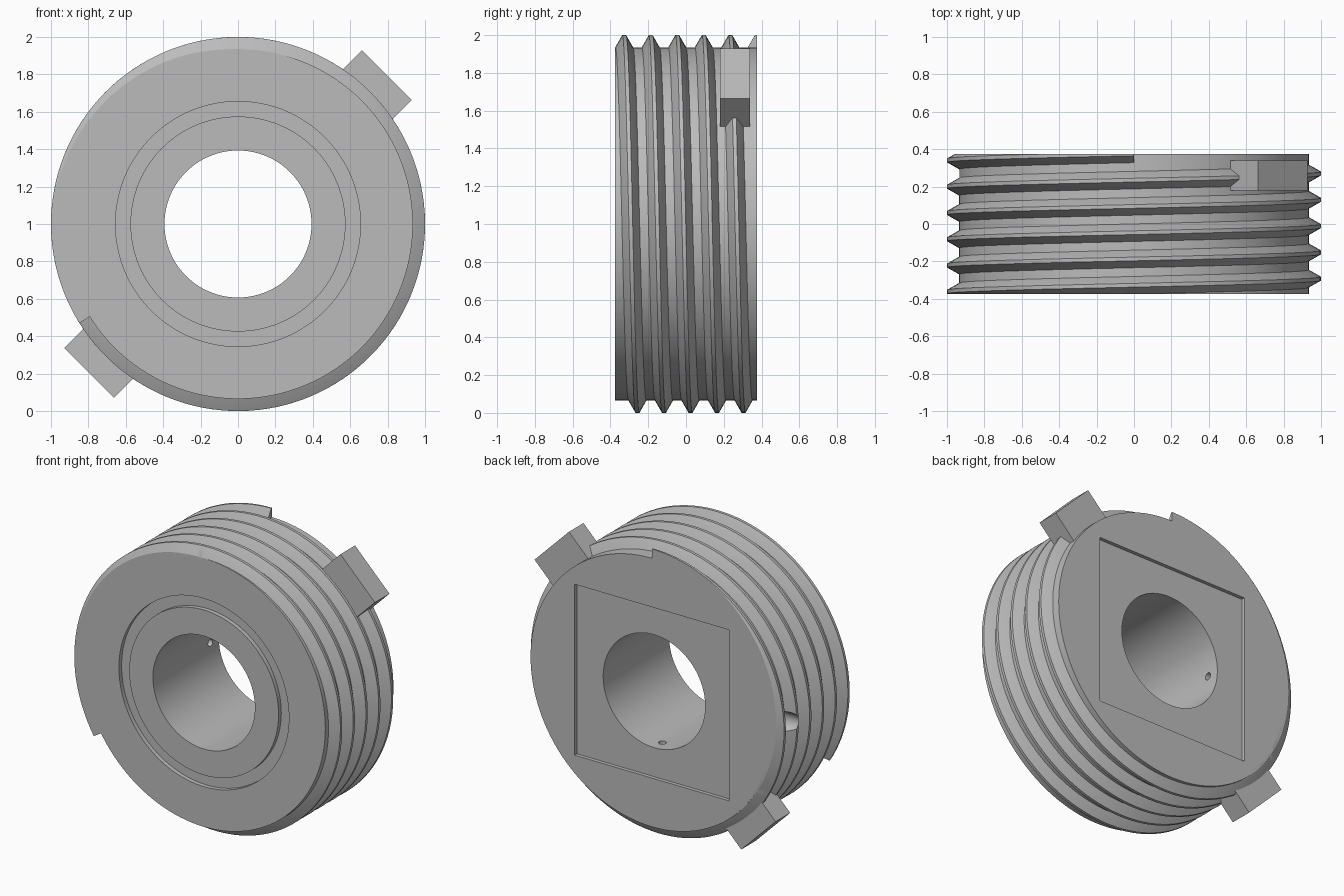
import bpy, bmesh
from math import cos, sin, pi, radians, tau
from mathutils import Matrix, Vector

if "Cube" in bpy.data.objects:
    bpy.data.objects.remove(bpy.data.objects["Cube"], do_unlink=True)

CENTRE = Vector((0, 0, 1))
ROOT, CREST, BORE, HALF = 0.935, 1.0, 0.393, 0.375
PITCH = 0.141

grey = bpy.data.materials.new("plain_grey")
grey.use_nodes = True
grey.diffuse_color = (0.5, 0.5, 0.5, 1)
grey.node_tree.nodes["Principled BSDF"].inputs["Base Color"].default_value = (0.5, 0.5, 0.5, 1)


def finish(bm, name):
    """Turn a bmesh into a grey object placed on the wheel centre."""
    bmesh.ops.recalc_face_normals(bm, faces=bm.faces)
    bmesh.ops.translate(bm, verts=bm.verts, vec=CENTRE)
    mesh = bpy.data.meshes.new(name)
    bm.to_mesh(mesh)
    bm.free()
    mesh.materials.append(grey)
    obj = bpy.data.objects.new(name, mesh)
    bpy.context.collection.objects.link(obj)
    return obj


def polar(r, a, y):
    return (r * cos(a), y, r * sin(a))


def skin(bm, rings, closed):
    """Bridge a row of equal closed loops; cap the ends when open."""
    n = len(rings[0])
    pairs = list(zip(rings, rings[1:])) + ([(rings[-1], rings[0])] if closed else [])
    for a, b in pairs:
        for i in range(n):
            j = (i + 1) % n
            bm.faces.new((a[i], a[j], b[j], b[i]))
    if not closed:
        bm.faces.new(rings[0])
        bm.faces.new(rings[-1])


def lathe(name, profile, steps=128):
    bm = bmesh.new()
    skin(bm, [[bm.verts.new(polar(r, tau * s / steps, y)) for r, y in profile]
              for s in range(steps)], True)
    return finish(bm, name)


def box(name, size, location, turn=0.0):
    bm = bmesh.new()
    place = Matrix.Translation(location) @ Matrix.Rotation(turn, 4, 'Y')
    bmesh.ops.create_cube(bm, size=1, matrix=place @ Matrix.Diagonal((*size, 1)))
    return finish(bm, name)


def drill(name, radius, r_from, r_to, angle, y):
    """Radial cylinder used for drilling."""
    bm = bmesh.new()
    axis = Vector(polar(1, angle, 0))
    place = Matrix.Translation(axis * (r_from + r_to) / 2 + Vector((0, y, 0))) \
        @ axis.to_track_quat('Z', 'Y').to_matrix().to_4x4()
    bmesh.ops.create_cone(bm, cap_ends=True, segments=32, radius1=radius,
                          radius2=radius, depth=r_to - r_from, matrix=place)
    return finish(bm, name)


def boolean(targets, cutter, operation='DIFFERENCE'):
    for obj in targets:
        mod = obj.modifiers.new("cut", 'BOOLEAN')
        mod.operation, mod.object, mod.solver = operation, cutter, 'EXACT'
        bpy.context.view_layer.objects.active = obj
        bpy.ops.object.modifier_apply(modifier=mod.name)
    bpy.data.objects.remove(cutter, do_unlink=True)


# Core drum with bore and a shallow ring groove in the front face
groove = -HALF + 0.03
core = lathe("core_drum", [(BORE, -HALF), (0.575, -HALF), (0.575, groove), (0.655, groove),
                           (0.655, -HALF), (ROOT, -HALF), (ROOT, HALF), (BORE, HALF)])

# Square recess in the back face
boolean([core], box("recess_cutter", (1.19, 0.05, 1.19), (0, HALF, 0)))

# Helical thread, cut flush with both faces
bm = bmesh.new()
section = [(ROOT - 0.015, -0.053), (ROOT, -0.047), (CREST, -0.01),
           (CREST, 0.01), (ROOT, 0.047), (ROOT - 0.015, 0.053)]
start, turns = radians(212), 2 * HALF / PITCH
turns = 5 + 122 / 360
steps = int(turns * 128)
rings = []
for s in range(steps + 1):
    t = s / steps
    angle, y = start - t * turns * tau, -HALF + t * 2 * HALF
    rings.append([bm.verts.new(polar(r, angle, y + dy)) for r, dy in section])
skin(bm, rings, False)
thread = finish(bm, "helical_thread")
for side in (-1, 1):
    boolean([thread], box("face_trim", (3, 0.4, 3), (0, side * (HALF + 0.2), 0)))

# Oil holes: one counterbored on the side, one small at the bottom
boolean([core, thread], drill("counterbore", 0.07, 0.6, 1.2, pi, 0.258))
boolean([core], drill("side_hole", 0.025, 0.2, 0.7, pi, 0.258))
boolean([core, thread], drill("bottom_hole", 0.025, 0.2, 1.2, -pi / 2, 0.258))

# Two opposite drive lugs on the diagonal
for name, side in (("upper_lug", 1), ("lower_lug", -1)):
    middle = side * 1.018
    box(name, (0.216, 0.16, 0.375), polar(middle, pi / 4, 0.26), -pi / 4)

# Smooth the turned surfaces, keeping the machined edges sharp
bpy.ops.object.select_all(action='DESELECT')
for obj in (core, thread):
    obj.select_set(True)
bpy.context.view_layer.objects.active = core
bpy.ops.object.shade_smooth_by_angle(angle=radians(25))
